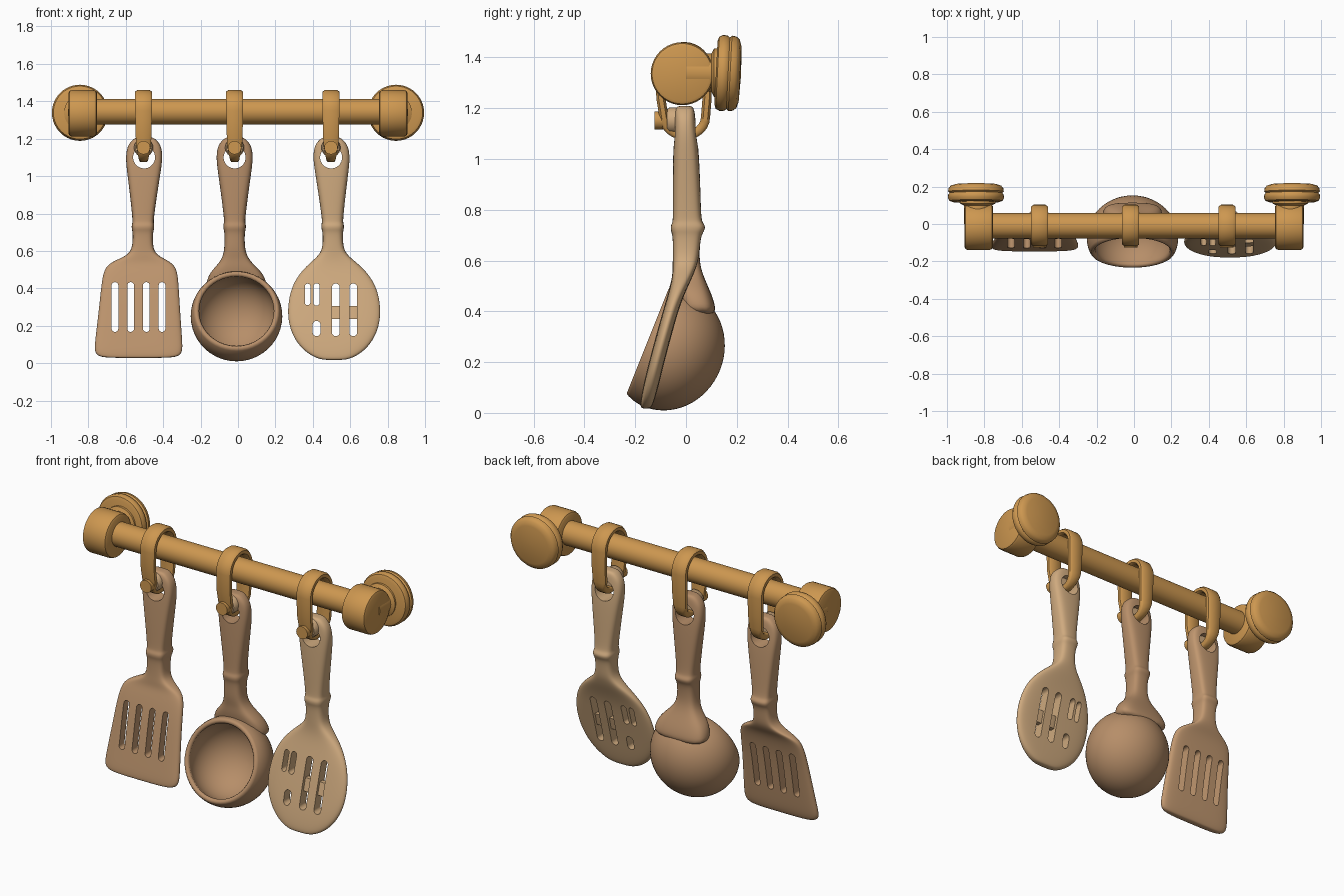
import bpy, bmesh
from math import sin, cos, pi, sqrt, radians
from mathutils import Vector, Matrix

if "Cube" in bpy.data.objects:
    bpy.data.objects.remove(bpy.data.objects["Cube"])


def material(name, rgb):
    m = bpy.data.materials.new(name)
    m.diffuse_color = (*rgb, 1)
    m.use_nodes = True
    m.node_tree.nodes["Principled BSDF"].inputs["Base Color"].default_value = m.diffuse_color
    return m


BRASS = material("warm_brass", (0.61, 0.31, 0.08))
TAN = material("tan_wood", (0.53, 0.31, 0.16))
BROWN = material("brown_wood", (0.47, 0.27, 0.14))
PALE = material("pale_wood", (0.62, 0.40, 0.21))


def skin(name, rings, mat=None, closed=False, sub=0, cutters=(), angle=35):
    """Skin a list of point rings, optionally subdivide and cut, then smooth."""
    bm = bmesh.new()
    vs = [[bm.verts.new(p) for p in ring] for ring in rings]
    n = len(vs[0])
    pairs = list(zip(vs, vs[1:] + vs[:1])) if closed else list(zip(vs, vs[1:]))
    for a, b in pairs:
        for i in range(n):
            j = (i + 1) % n
            bm.faces.new((a[i], a[j], b[j], b[i]))
    if not closed:
        bm.faces.new(vs[0])
        bm.faces.new(vs[-1])
    bmesh.ops.recalc_face_normals(bm, faces=bm.faces)
    me = bpy.data.meshes.new(name)
    bm.to_mesh(me)
    bm.free()
    ob = bpy.data.objects.new(name, me)
    bpy.context.collection.objects.link(ob)
    if mat is None:
        ob.hide_render = True
        return ob
    me.materials.append(mat)
    bpy.ops.object.select_all(action='DESELECT')
    bpy.context.view_layer.objects.active = ob
    ob.select_set(True)
    if sub:
        ob.modifiers.new("round", 'SUBSURF').levels = sub
        bpy.ops.object.modifier_apply(modifier="round")
    for c in cutters:
        b = ob.modifiers.new("cut", 'BOOLEAN')
        b.operation, b.solver, b.object = 'DIFFERENCE', 'EXACT', c
        bpy.ops.object.modifier_apply(modifier="cut")
        bpy.data.objects.remove(c)
    bpy.ops.object.shade_smooth_by_angle(angle=radians(angle))
    return ob


def lathe(name, profile, centre, axis, mat=None, n=40, **kw):
    """Turn (radius, distance) points about an axis."""
    m = Matrix.Translation(centre) @ Vector(axis).to_track_quat('Z', 'Y').to_matrix().to_4x4()
    rings = [[m @ Vector((r * cos(2 * pi * i / n), r * sin(2 * pi * i / n), h))
              for i in range(n)] for r, h in profile]
    return skin(name, rings, mat, **kw)


def spow(v, e):
    return abs(v) ** e * (1 if v >= 0 else -1)


def loft(name, sections, mat, n=16, e=0.55, **kw):
    """Stack rounded-rectangle sections (z, centre x, half width, centre y, half depth)."""
    rings = [[(cx + hw * spow(cos(2 * pi * i / n), e), cy + hd * spow(sin(2 * pi * i / n), e), z)
              for i in range(n)] for z, cx, hw, cy, hd in sections]
    return skin(name, rings, mat, **kw)


def slot(x, z0, z1, w):
    """Capsule-shaped cutter running front to back."""
    pts = []
    for k in range(24):
        t = 2 * pi * (k + 0.5) / 24
        pts.append((x + w / 2 * cos(t), (z1 if sin(t) > 0 else z0) + w / 2 * sin(t)))
    return skin("slot_cutter", [[(px, y, pz) for px, pz in pts] for y in (-0.5, 0.5)])


def handle(x, drift=0.0):
    """Shared grip from the eyelet down to the neck."""
    rows = [(1.21, .03, -.005, .022), (1.203, .055, -.005, .036), (1.175, .083, -.005, .041),
            (1.14, .096, -.004, .043), (1.09, .099, -.002, .046), (1.03, .092, 0, .051),
            (.9, .073, .002, .055), (.77, .057, .004, .056), (.75, .058, .006, .060),
            (.735, .062, .008, .070), (.715, .06, .006, .066), (.695, .054, .003, .055),
            (.61, .055, 0, .052)]
    return [(z, x + drift * (1.21 - z) / 0.6, hw, cy, hd) for z, hw, cy, hd in rows]


# Rail, end caps and wall flanges
lathe("rail", [(0.068, -0.8), (0.068, 0.8)], (0, -0.01, 1.345), (1, 0, 0), BRASS)
for side, s in (("left", -1), ("right", 1)):
    lathe(side + "_end_cap", [(.108, 0), (.119, .006), (.124, .018), (.124, .135), (.119, .147), (.108, .152)],
          (s * 0.754, -0.015, 1.336), (s, 0, 0), BRASS)
    lathe(side + "_neck", [(.075, 0), (.075, .1), (.095, .11), (.095, .14)],
          (s * 0.835, 0, 1.34), (0, 1, 0), BRASS)
    lathe(side + "_wall_flange",
          [(.125, 0), (.142, .006), (.15, .022), (.148, .04), (.141, .048), (.149, .056),
           (.146, .074), (.135, .087), (.11, .095), (.01, .099)],
          (s * 0.845, 0.118, 1.34), (0, 1, -0.05), BRASS)

# Hooks: closed straps over the rail, narrowing to pass through each eyelet
UTENSIL_X = (-0.505, -0.018, 0.497)
for label, x in zip(("left", "middle", "right"), UTENSIL_X):
    path = []
    for k in range(17):
        t = pi * k / 16
        path.append((cos(t), sin(t), -0.008, 1.35, 0.093, 0.093, 0.045))
    path.append((-1, 0, -0.008, 1.24, 0.091, 0, 0.043))
    for k in range(13):
        t = pi + pi * k / 12
        path.append((cos(t), sin(t), -0.005, 1.165, 0.082, 0.072, 0.04 + 0.016 * sin(t)))
    path.append((1, 0, -0.008, 1.24, 0.091, 0, 0.043))
    rings = []
    for c, s, y0, z0, ry, rz, w in path:
        ring = []
        for u, v in ((-1, -.5), (-.7, -1), (.7, -1), (1, -.5), (1, .5), (.7, 1), (-.7, 1), (-1, .5)):
            d = 0.018 * v
            ring.append((x + w * u, y0 + (ry + d) * c, z0 + (rz + d) * s))
        rings.append(ring)
    skin(label + "_hook", rings, BRASS, closed=True, angle=50)
    lathe(label + "_hook_peg", [(.043, -.075), (.051, -.066), (.051, -.01), (.044, 0)],
          (x, -0.15 + 0, 1.152), (0, -1, 0), PALE, n=24).location.y = -0.075 + 0.075
    # short stem joins the peg to the strap
    lathe(label + "_hook_stem", [(.036, 0), (.036, .05)], (x, -0.075, 1.152), (0, -1, 0), BRASS, n=20)

for ob in bpy.data.objects:
    if ob.name.endswith("_hook_peg"):
        ob.location.y = 0.075

# Slotted turner
blade = [(.575, -.512, .085, -.008, .046), (.55, -.516, .14, -.016, .038), (.525, -.52, .182, -.026, .031),
         (.48, -.522, .203, -.042, .028), (.38, -.525, .212, -.066, .027), (.24, -.528, .224, -.09, .027),
         (.12, -.531, .236, -.11, .027), (.065, -.532, .239, -.12, .026), (.038, -.532, .222, -.126, .022),
         (.027, -.532, .17, -.128, .016)]
loft("turner", handle(-.5, -.01) + blade, TAN, sub=2,
     cutters=[slot(-.502, 1.1, 1.1, .118)] + [slot(-.658 + .084 * i, .185, .415, .036) for i in range(4)])

# Ladle bowl: tilted hollow ellipsoid with a forward-facing rim
AX = Vector((0, 0.928, -0.371))
BOWL = Vector((-0.008, -0.075, 0.252))


def bowl_arc(r, a, front):
    """Ellipse points from the rim (distance front) to the deep end."""
    rows = []
    for k in range(19):
        h = -front + (a + front) * sin(pi / 2 * k / 18)
        rows.append((max(0.004, r * sqrt(max(0, 1 - (h / (a if h > 0 else 0.2)) ** 2))), h))
    return rows


outer = bowl_arc(.245, .225, .07)
inner = bowl_arc(.213, .19, .07)
lathe("ladle_bowl", outer[::-1] + [(.222, -.082), (.208, -.082)] + inner, BOWL, AX, BROWN, n=48, angle=60)

# Ladle handle, trimmed away where it would enter the bowl
bowl_cutter = lathe("bowl_cutter", [(.215, -.25)] + bowl_arc(.219, .197, .07), BOWL, AX, n=48)
neck = [(.56, -.015, .07, .01, .052), (.52, -.012, .105, .018, .06), (.48, -.01, .145, .03, .066),
        (.43, -.008, .165, .045, .07), (.38, -.008, .16, .055, .065)]
loft("ladle_handle", handle(-.018) + neck, BROWN, sub=2, e=.65,
     cutters=[slot(-.018, 1.1, 1.1, .118), bowl_cutter])

# Slotted spoon
disc = [(.57, .509, .085, -.006, .046), (.53, .511, .135, -.016, .04), (.48, .512, .185, -.034, .034),
        (.42, .513, .223, -.055, .031), (.35, .514, .245, -.075, .031), (.27, .514, .253, -.097, .031),
        (.19, .514, .242, -.118, .031), (.12, .514, .21, -.135, .031), (.065, .514, .162, -.148, .029),
        (.03, .514, .105, -.156, .025), (.016, .514, .055, -.158, .017)]
cuts = [(.523, .165, .405, .042), (.616, .165, .405, .042), (.372, .325, .41, .03),
        (.42, .325, .41, .034), (.42, .165, .205, .042)]
loft("slotted_spoon", handle(.498, .01) + disc, PALE, sub=2, e=.65,
     cutters=[slot(.498, 1.1, 1.1, .118)] + [slot(*c) for c in cuts])

# Recessed bar crossing the two long slots
loft("spoon_cross_bar", [(.305, .57, .085, -.087, .014), (.235, .57, .085, -.106, .014)], PALE)
